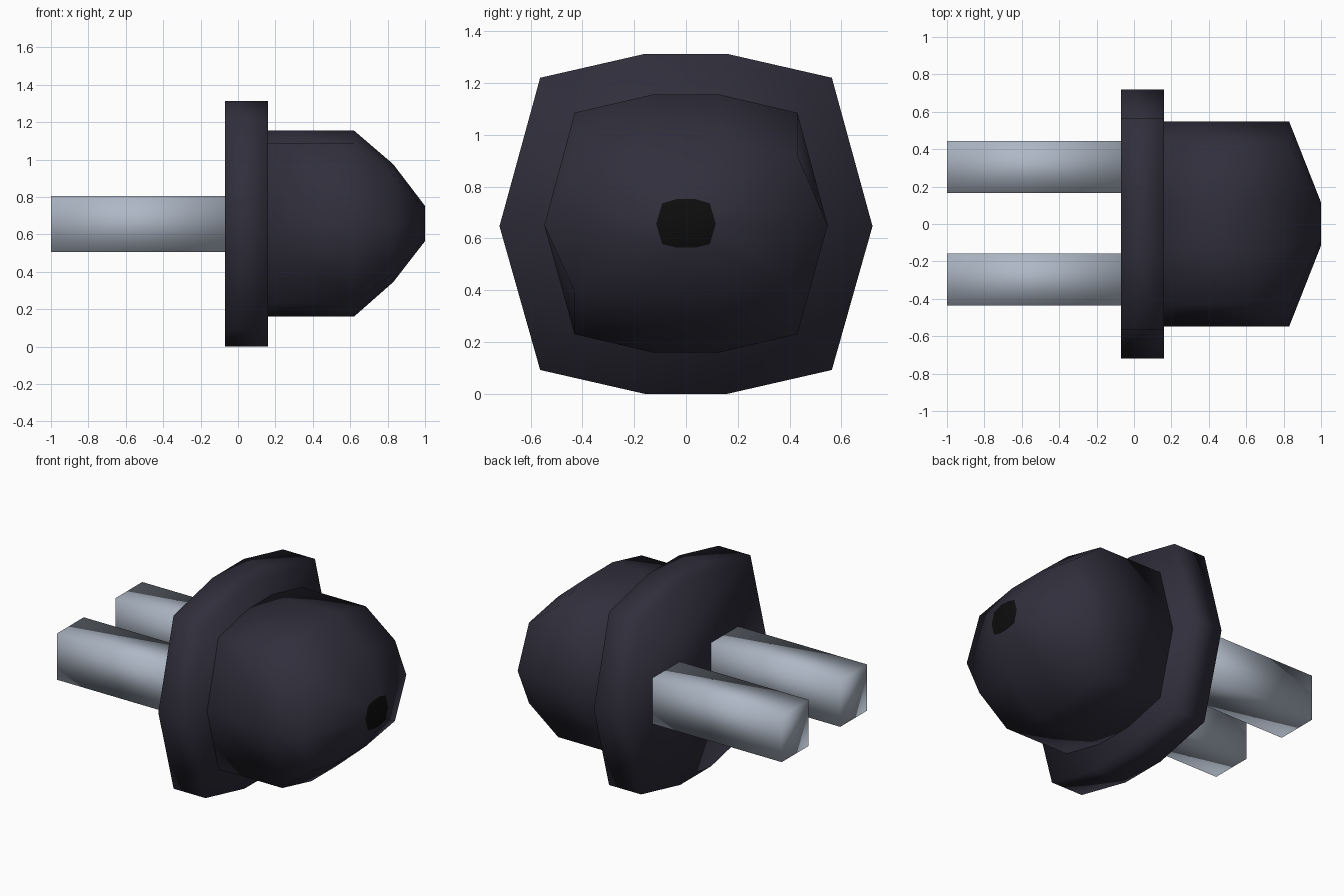
import bpy, bmesh

if "Cube" in bpy.data.objects:
    bpy.data.objects.remove(bpy.data.objects["Cube"])


def material(name, color):
    m = bpy.data.materials.new(name)
    m.diffuse_color = (*color, 1)
    m.use_nodes = True
    m.node_tree.nodes["Principled BSDF"].inputs["Base Color"].default_value = m.diffuse_color
    return m


casing = material("dark casing", (0.030, 0.028, 0.045))
metal = material("pale metal", (0.42, 0.475, 0.56))
black = material("black opening", (0.004, 0.004, 0.004))


def ten_sided(x, flat, corner_y, side, top, corner_z, mid, low_corner, bottom):
    """Ten-sided section at x, mirrored left to right."""
    half = [(flat, bottom), (corner_y, low_corner), (side, mid),
            (corner_y, corner_z), (flat, top)]
    ring = half + [(-y, z) for y, z in reversed(half)]
    return [(x, y, z) for y, z in ring]


def loft(name, rings, mats):
    """Skin matching rings along x and cap both ends."""
    bm = bmesh.new()
    rows = [[bm.verts.new(p) for p in r] for r in rings]
    n = len(rows[0])
    for a, b in zip(rows, rows[1:]):
        for i in range(n):
            j = (i + 1) % n
            bm.faces.new((a[i], a[j], b[j], b[i]))
    bm.faces.new(list(reversed(rows[0])))
    tip = bm.faces.new(rows[-1])
    tip.material_index = len(mats) - 1
    bmesh.ops.recalc_face_normals(bm, faces=bm.faces)
    for f in bm.faces:
        f.smooth = True
    mesh = bpy.data.meshes.new(name)
    bm.to_mesh(mesh)
    bm.free()
    for m in mats:
        mesh.materials.append(m)
    ob = bpy.data.objects.new(name, mesh)
    bpy.context.collection.objects.link(ob)
    return ob


# Wide flange
loft("flange", [ten_sided(x, 0.16, 0.563, 0.72, 1.312, 1.22, 0.647, 0.092, 0.0)
                for x in (-0.07, 0.16)], [casing])

# Grip body tapering to a small black cable opening
body = (0.13, 0.43, 0.547, 1.155, 1.085, 0.65, 0.23, 0.16)
loft("grip_body", [
    ten_sided(0.16, *body),
    ten_sided(0.62, *body),
    ten_sided(0.83, 0.13, 0.43, 0.547, 0.975, 0.92, 0.65, 0.395, 0.345),
    ten_sided(1.0, 0.035, 0.092, 0.115, 0.752, 0.735, 0.656, 0.578, 0.564),
], [casing, black])

# Two rectangular prongs
for side, yc in (("left", -0.298), ("right", 0.304)):
    loft("prong_" + side, [
        [(x, yc + dy * 0.139, 0.655 + dz * 0.15)
         for dy, dz in ((-1, -1), (1, -1), (1, 1), (-1, 1))]
        for x in (-1.0, -0.05)], [metal])
